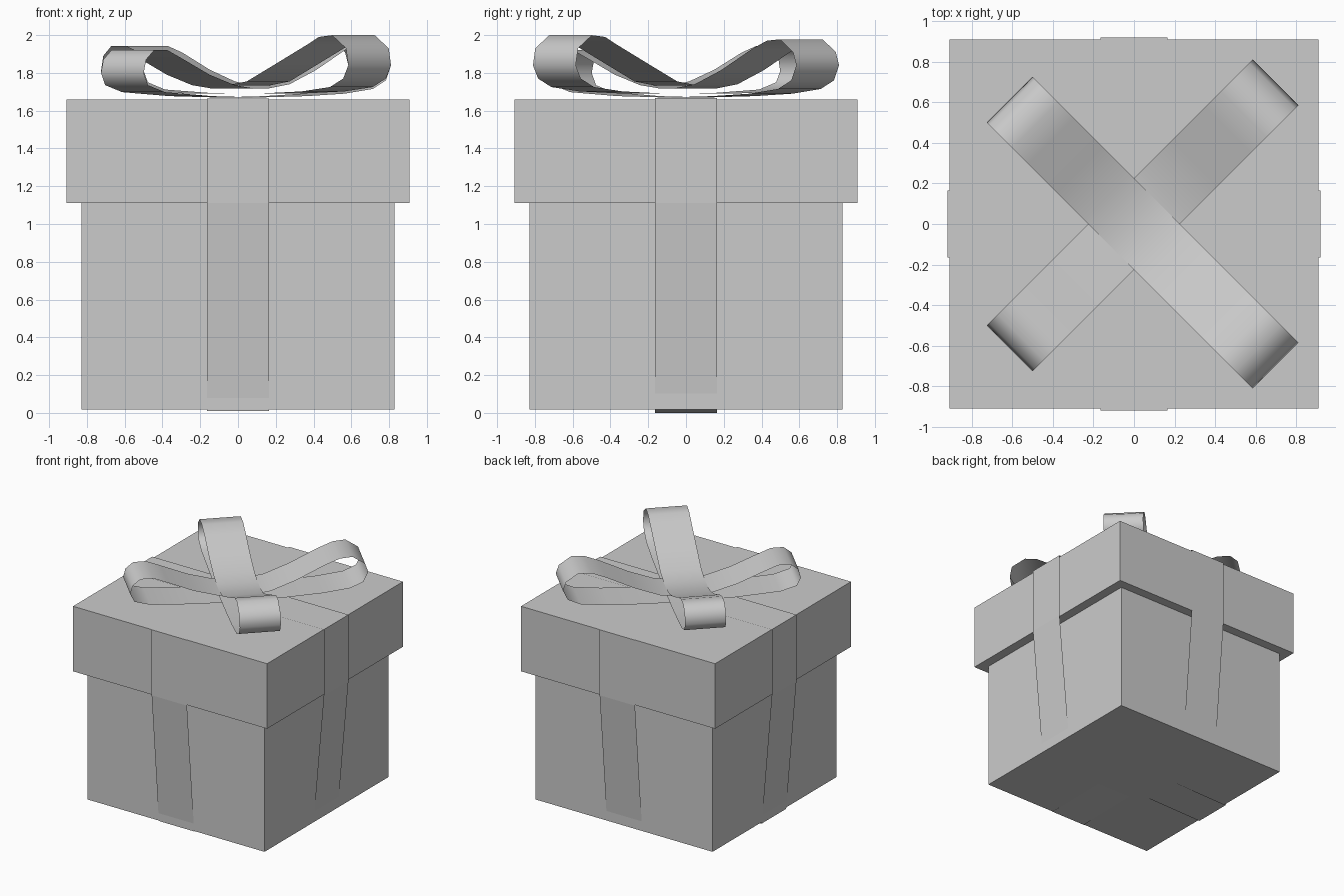
import bpy
from math import radians
from mathutils import Matrix

cube = bpy.data.objects.get("Cube")
if cube:
    bpy.data.objects.remove(cube, do_unlink=True)

grey = bpy.data.materials.new("plain_grey")
grey.use_nodes = True
colour = (0.6, 0.6, 0.6, 1)
grey.diffuse_color = colour
grey.node_tree.nodes["Principled BSDF"].inputs["Base Color"].default_value = colour


def box(name, half, bottom, top):
    bpy.ops.mesh.primitive_cube_add(size=1, location=(0, 0, (bottom + top) / 2))
    ob = bpy.context.object
    ob.name = name
    ob.scale = (2 * half, 2 * half, top - bottom)
    ob.data.materials.append(grey)
    return ob


def band(name, profile, width, angle, smooth=False):
    """Closed strip: a (distance, height) loop swept across its width."""
    n = len(profile)
    verts = [(u, side * width / 2, z) for u, z in profile for side in (-1, 1)]
    faces = [(2 * i, 2 * i + 1, 2 * j + 1, 2 * j)
             for i in range(n) for j in [(i + 1) % n]]
    mesh = bpy.data.meshes.new(name)
    mesh.from_pydata(verts, [], faces)
    mesh.transform(Matrix.Rotation(radians(angle), 4, "Z"))
    mesh.materials.append(grey)
    for face in mesh.polygons:
        face.use_smooth = smooth
    ob = bpy.data.objects.new(name, mesh)
    bpy.context.collection.objects.link(ob)
    return ob


# Box and overhanging lid
box("box_body", 0.828, 0.017, 1.15)
box("box_lid", 0.908, 1.11, 1.66)


# Flat ribbons wrapped around the box, slanting in below the lid
def wrap(name, top, low, high, angle):
    out, foot, rim = 0.918, 0.822, 1.11
    band(name, [(-out, top), (-out, rim), (-foot, low),
                (foot, high), (out, rim), (out, top)], 0.33, angle)


wrap("ribbon_side_to_side", 1.667, 0.0, 0.035, 0)
wrap("ribbon_front_to_back", 1.664, 0.01, 0.03, 90)


# Bow loops: right half of the profile, then the left half
def bow(name, right, left, angle):
    scale = 2 ** 0.5
    band(name, [(u * scale, z) for u, z in right + left], 0.32, angle, True)


bow("bow_loop_upper",
    [(0, 1.69), (0.25, 1.692), (0.45, 1.702), (0.6, 1.725), (0.67, 1.77),
     (0.697, 1.84), (0.685, 1.93), (0.61, 2.0), (0.54, 1.99), (0.48, 1.95),
     (0.3, 1.84), (0.16, 1.755), (0.05, 1.733)],
    [(-0.03, 1.733), (-0.13, 1.755), (-0.263, 1.817), (-0.407, 1.907),
     (-0.486, 1.943), (-0.557, 1.943), (-0.6, 1.89), (-0.612, 1.81),
     (-0.59, 1.75), (-0.5, 1.712), (-0.25, 1.693)], -45)

bow("bow_loop_lower",
    [(0, 1.67), (0.25, 1.677), (0.45, 1.69), (0.6, 1.715), (0.67, 1.76),
     (0.697, 1.84), (0.68, 1.91), (0.61, 1.978), (0.54, 1.97), (0.46, 1.925),
     (0.3, 1.815), (0.16, 1.74), (0.05, 1.718)],
    [(-0.03, 1.718), (-0.13, 1.735), (-0.263, 1.79), (-0.407, 1.875),
     (-0.486, 1.92), (-0.557, 1.92), (-0.6, 1.87), (-0.612, 1.8),
     (-0.59, 1.735), (-0.5, 1.698), (-0.25, 1.677)], 45)
